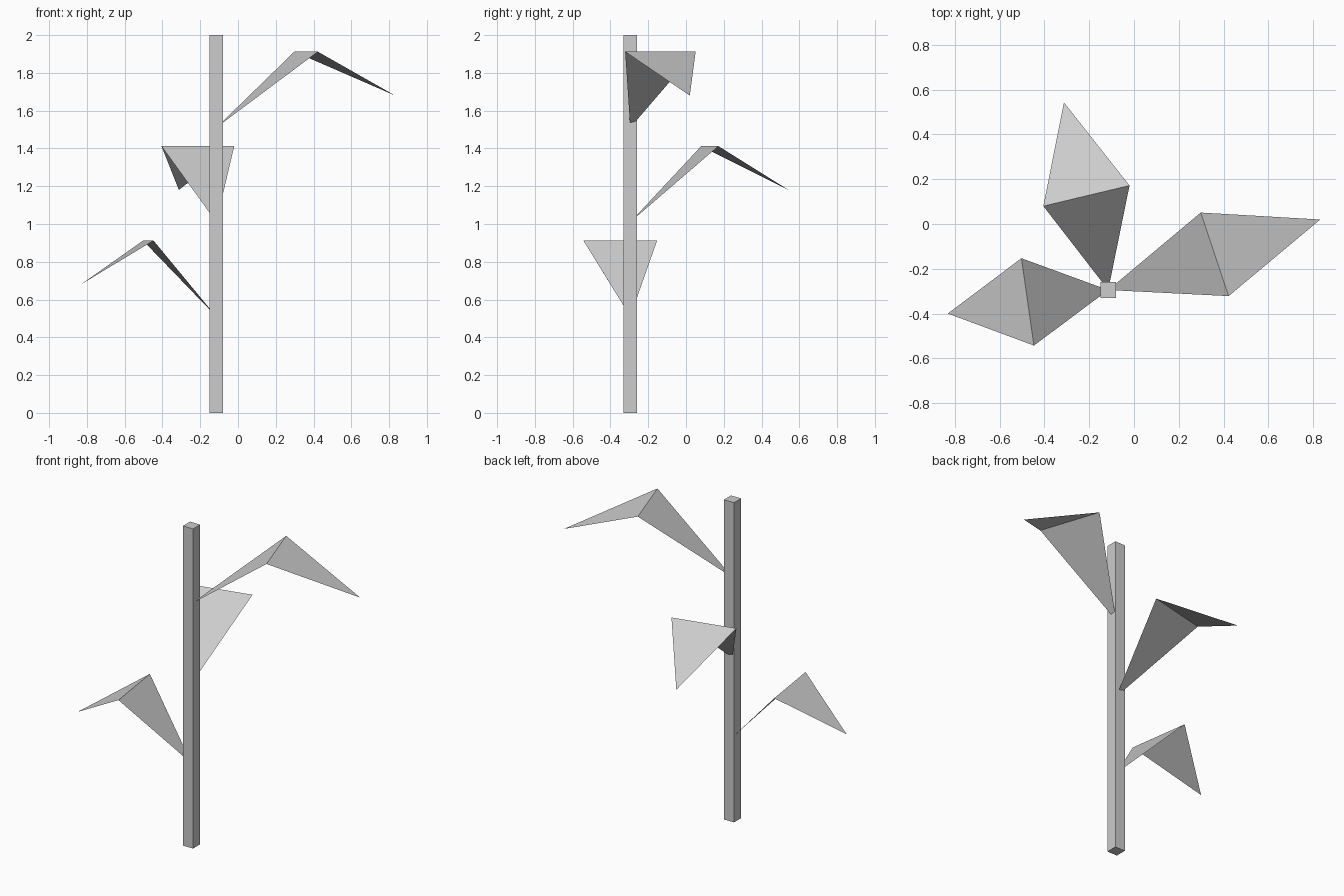
import bpy
import bmesh
from mathutils import Vector

cube = bpy.data.objects.get("Cube")
if cube:
    bpy.data.objects.remove(cube, do_unlink=True)

grey = bpy.data.materials.new("light_grey")
grey.use_nodes = True
colour = (0.604, 0.604, 0.604, 1)
grey.diffuse_color = colour
grey.node_tree.nodes["Principled BSDF"].inputs["Base Color"].default_value = colour

STEM_X, STEM_Y = -0.115, -0.295
STEM_WIDTH, HEIGHT = 0.07, 2.0


def add_object(name, bm):
    mesh = bpy.data.meshes.new(name)
    bm.to_mesh(mesh)
    bm.free()
    mesh.materials.append(grey)
    obj = bpy.data.objects.new(name, mesh)
    bpy.context.collection.objects.link(obj)
    return obj


# Square upright stem
bm = bmesh.new()
bmesh.ops.create_cube(bm, size=1)
bmesh.ops.scale(bm, vec=(STEM_WIDTH, STEM_WIDTH, HEIGHT), verts=bm.verts)
stem = add_object("stem", bm)
stem.location = (STEM_X, STEM_Y, HEIGHT / 2)


def add_leaf(name, z, right, left, tip):
    """Thin leaf folded across its middle: rises to the fold, droops to the tip."""
    bm = bmesh.new()
    base = bm.verts.new((STEM_X, STEM_Y, z + 0.01))
    r = bm.verts.new(Vector((*right, z + 0.412)))
    l = bm.verts.new(Vector((*left, z + 0.412)))
    t = bm.verts.new(Vector((*tip, z + 0.18)))
    bm.faces.new((base, r, l))
    bm.faces.new((l, r, t))
    return add_object(name, bm)


# Three leaves spiralling up the stem
add_leaf("lower_leaf", 0.5, (-0.503, -0.153), (-0.447, -0.543), (-0.832, -0.4))
add_leaf("middle_leaf", 1.0, (-0.02, 0.172), (-0.405, 0.08), (-0.313, 0.543))
add_leaf("upper_leaf", 1.5, (0.423, -0.322), (0.298, 0.051), (0.832, 0.02))
